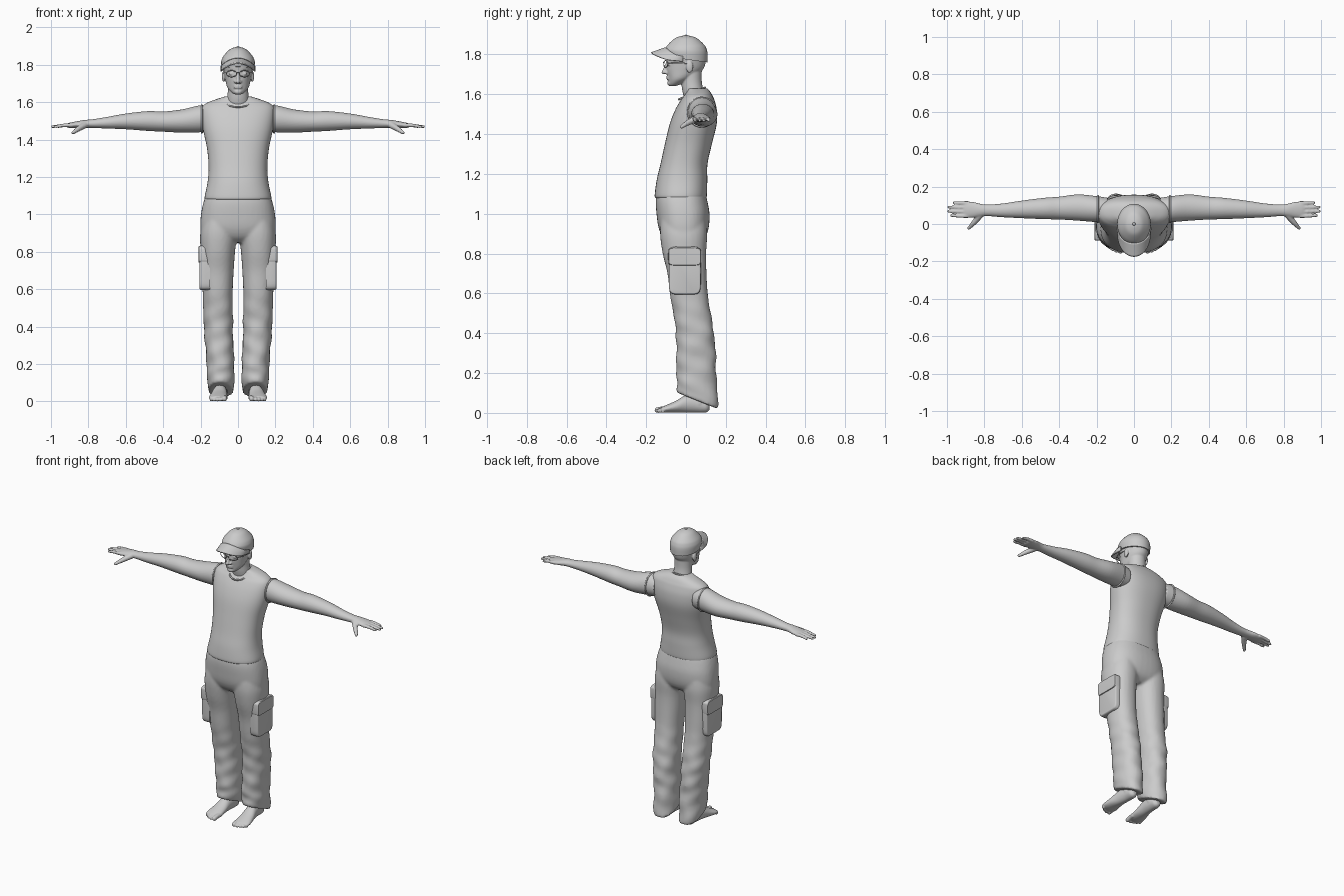
import bpy, bmesh, math
from mathutils import Vector, Matrix

if "Cube" in bpy.data.objects:
    bpy.data.objects.remove(bpy.data.objects["Cube"])

grey = bpy.data.materials.new("plain grey")
grey.use_nodes = True
COLOUR = (0.6, 0.6, 0.6, 1)
grey.diffuse_color = COLOUR
grey.node_tree.nodes["Principled BSDF"].inputs["Base Color"].default_value = COLOUR


def spline(rows, steps):
    """Smooth rows of numbers with a Catmull-Rom curve."""
    rows = [Vector(r) for r in rows]
    out = []
    for i in range(len(rows) - 1):
        p0, p1, p2 = rows[max(i - 1, 0)], rows[i], rows[i + 1]
        p3 = rows[min(i + 2, len(rows) - 1)]
        for s in range(steps):
            t = s / steps
            out.append(0.5 * (2 * p1 + (p2 - p0) * t + (2 * p0 - 5 * p1 + 4 * p2 - p3) * t * t
                              + (3 * p1 - p0 - 3 * p2 + p3) * t ** 3))
    return out + [rows[-1]]


def loft(bm, axis, rows, power=2.0, n=40, steps=5, wrinkle=None):
    """Rows hold position, two centre values and two radii across the axis."""
    rings = []
    for pos, c1, c2, r1, r2 in spline(rows, steps):
        ring = []
        for k in range(n):
            a = math.tau * k / n
            c, s = math.cos(a), math.sin(a)
            f = 1 + (wrinkle(pos, a) if wrinkle else 0)
            co = [c1 + f * max(r1, 0.001) * math.copysign(abs(c) ** (2 / power), c),
                  c2 + f * max(r2, 0.001) * math.copysign(abs(s) ** (2 / power), s)]
            co.insert("xyz".index(axis), pos)
            ring.append(bm.verts.new(co))
        rings.append(ring)
    for a, b in zip(rings, rings[1:]):
        for k in range(n):
            j = (k + 1) % n
            bm.faces.new((a[k], a[j], b[j], b[k]))
    bm.faces.new(rings[0])
    bm.faces.new(rings[-1])


def ball(bm, centre, radii):
    m = Matrix.Translation(centre) @ Matrix.Diagonal((*radii, 1))
    bmesh.ops.create_uvsphere(bm, u_segments=20, v_segments=12, radius=1, matrix=m)


def limb(bm, points, steps=7):
    """Points hold x, y, z and radius; overlapping balls fuse in the remesh."""
    for x, y, z, r in spline(points, steps):
        ball(bm, (x, y, z), (r, r, r))


def mirror(bm):
    copy = bmesh.ops.duplicate(bm, geom=bm.verts[:] + bm.edges[:] + bm.faces[:])["geom"]
    for v in copy:
        if isinstance(v, bmesh.types.BMVert):
            v.co.x *= -1


def finish(name, bm, voxel=None, smooth=2):
    bmesh.ops.recalc_face_normals(bm, faces=bm.faces[:])
    me = bpy.data.meshes.new(name)
    bm.to_mesh(me)
    bm.free()
    ob = bpy.data.objects.new(name, me)
    bpy.context.collection.objects.link(ob)
    me.materials.append(grey)
    bpy.ops.object.select_all(action="DESELECT")
    ob.select_set(True)
    bpy.context.view_layer.objects.active = ob
    bpy.ops.object.shade_smooth_by_angle(angle=math.radians(50))
    if voxel:
        m = ob.modifiers.new("fuse", "REMESH")
        m.mode, m.voxel_size, m.use_smooth_shade = "VOXEL", voxel, True
        m = ob.modifiers.new("soften", "SMOOTH")
        m.factor, m.iterations = 0.5, smooth
    return ob


def tube(name, points, radius, closed=False):
    cu = bpy.data.curves.new(name, "CURVE")
    cu.dimensions, cu.bevel_depth, cu.bevel_resolution = "3D", radius, 2
    sp = cu.splines.new("POLY")
    sp.points.add(len(points) - 1)
    for p, co in zip(sp.points, points):
        p.co = (*co, 1)
    sp.use_cyclic_u, sp.use_smooth = closed, True
    cu.materials.append(grey)
    bpy.context.collection.objects.link(bpy.data.objects.new(name, cu))


def oval(centre, u, v, n=40):
    c, u, v = Vector(centre), Vector(u), Vector(v)
    return [c + u * math.cos(math.tau * k / n) + v * math.sin(math.tau * k / n) for k in range(n)]


# Sleeveless shirt with collar and armhole seams
bm = bmesh.new()
loft(bm, "z", [(1.08, 0, -.026, .174, .127), (1.095, 0, -.026, .178, .131), (1.17, 0, -.02, .163, .127),
               (1.25, 0, -.01, .157, .118), (1.35, 0, .012, .165, .118), (1.45, 0, .036, .186, .118),
               (1.52, 0, .05, .195, .105), (1.57, 0, .058, .192, .085), (1.595, 0, .062, .168, .07),
               (1.615, 0, .062, .118, .058), (1.63, 0, .055, .07, .05)], power=2.3, n=56)
finish("shirt", bm)
tube("collar", oval((0, .03, 1.604), (.066, 0, 0), (0, .066, .03)), .005, True)
for side, word in ((1, "left"), (-1, "right")):
    tube(word + "_armhole", oval((side * .193, .08, 1.51), (0, .07, 0), (0, 0, .073)), .005, True)

# Bare arms with hands
bm = bmesh.new()
loft(bm, "x", [(.14, .08, 1.51, .06, .065), (.2, .08, 1.511, .069, .072), (.3, .088, 1.499, .07, .062),
               (.4, .085, 1.496, .061, .054), (.48, .083, 1.499, .057, .053), (.6, .078, 1.497, .047, .042),
               (.7, .073, 1.49, .037, .031), (.78, .073, 1.485, .031, .023), (.82, .074, 1.484, .034, .021),
               (.86, .076, 1.48, .042, .018), (.9, .077, 1.476, .043, .014), (.915, .077, 1.475, .035, .009)])
for y, tip in ((.112, .962), (.089, .99), (.066, .992), (.043, .975)):
    limb(bm, [(.89, y, 1.477, .011), (.93, y, 1.476, .01), (tip, y + .002, 1.469, .008)])
limb(bm, [(.82, .05, 1.477, .018), (.855, .008, 1.456, .014), (.883, -.022, 1.436, .009)])
mirror(bm)
finish("arms", bm, .005)

# Trousers with wrinkled lower legs and slanted hems
def folds(z, a):
    low = min(max((.62 - z) / .2, 0), 1)
    return low * (.025 * math.sin(z * 62 + 2 * a) + .02 * math.sin(z * 38 - 3 * a + 1))


bm = bmesh.new()
loft(bm, "z", [(1.0, .1, -.015, .08, .11), (.9, .104, -.012, .098, .118), (.8, .108, -.008, .092, .109),
               (.7, .11, .005, .087, .098), (.6, .109, .014, .081, .095), (.5, .107, .03, .079, .094),
               (.4, .105, .045, .078, .095), (.3, .1, .05, .075, .099), (.2, .094, .052, .074, .1),
               (.1, .092, .057, .072, .103), (.06, .092, .06, .068, .102)], power=2.2, wrinkle=folds)
mirror(bm)
for v in bm.verts:
    if v.co.z < .2:
        v.co.z -= (v.co.y - .06) * .4 * (.2 - v.co.z) / .14
loft(bm, "z", [(1.105, 0, -.025, .17, .122), (1.06, 0, -.022, .186, .13), (1.0, 0, -.015, .198, .133),
               (.93, 0, -.012, .202, .126), (.88, 0, -.01, .192, .105), (.85, 0, -.01, .15, .07)], power=2.4)
finish("trousers", bm, .009, 3)

# Cargo pockets with flaps
bm = bmesh.new()
loft(bm, "x", [(.15, -.006, .715, .08, .12), (.197, -.006, .715, .08, .12), (.205, -.006, .715, .074, .113)],
     power=7, steps=2)
loft(bm, "x", [(.15, -.007, .785, .082, .045), (.203, -.007, .785, .082, .045), (.21, -.007, .785, .077, .04)],
     power=7, steps=2)
mirror(bm)
finish("cargo_pockets", bm)

# Bare feet
bm = bmesh.new()
loft(bm, "y", [(.118, .092, .03, .012, .016), (.1, .092, .034, .029, .032), (.05, .093, .045, .034, .044),
               (0, .097, .045, .038, .044), (-.05, .102, .031, .045, .03), (-.1, .106, .02, .05, .019),
               (-.125, .106, .016, .042, .012)])
for x, tip, r in ((.069, -.144, .014), (.091, -.143, .01), (.108, -.136, .01), (.124, -.127, .009), (.139, -.115, .009)):
    limb(bm, [(x, -.09, .02, r), (x + .002, (tip - .09) / 2, .019, r), (x + .004, tip, r, r)])
limb(bm, [(.092, .065, .05, .036), (.092, .065, .16, .036)])
mirror(bm)
finish("feet", bm, .004)

# Head, neck and face
bm = bmesh.new()
loft(bm, "z", [(1.57, 0, .045, .062, .052), (1.62, 0, .034, .058, .053), (1.67, 0, .027, .054, .052),
               (1.74, 0, .02, .055, .06)])
loft(bm, "z", [(1.642, 0, -.066, .02, .018), (1.655, 0, -.052, .038, .036), (1.68, 0, -.03, .058, .06),
               (1.72, 0, -.008, .068, .09), (1.76, 0, .001, .075, .098), (1.8, 0, 0, .079, .1),
               (1.85, 0, 0, .06, .075)])
limb(bm, [(0, -.094, 1.757, .008), (0, -.106, 1.725, .009), (0, -.112, 1.71, .011)])
ball(bm, (0, -.076, 1.656), (.024, .018, .016))
for z in (1.678, 1.688):
    ball(bm, (0, -.089, z), (.024, .01, .006))
for side in (1, -1):
    ball(bm, (side * .013, -.1, 1.708), (.009, .009, .008))
    ball(bm, (side * .034, -.084, 1.752), (.014, .009, .009))
    ball(bm, (side * .077, .018, 1.737), (.009, .018, .03))
finish("head", bm, .0045, 2)

# Cap crown, button and brim
bm = bmesh.new()
loft(bm, "z", [(1.775, 0, .002, .087, .105), (1.81, 0, 0, .09, .108), (1.83, 0, 0, .086, .103),
               (1.85, 0, 0, .075, .09), (1.88, 0, 0, .047, .057), (1.892, 0, 0, .022, .026),
               (1.895, 0, 0, .004, .004)])
for v in bm.verts:
    v.co.z -= v.co.y * .14 * min(max((1.84 - v.co.z) / .06, 0), 1)
ball(bm, (0, 0, 1.895), (.008, .008, .004))
finish("cap_crown", bm)
bm = bmesh.new()
bmesh.ops.create_grid(bm, x_segments=24, y_segments=8, size=1)
for v in bm.verts:
    u, t = v.co.x, (v.co.y + 1) / 2
    bow = math.sqrt(max(1 - u * u, 0))
    v.co = (.087 * u, -.015 - .085 * bow - .073 * t * bow ** .7, 1.83 - .026 * t - .04 * u * u)
finish("cap_brim", bm).modifiers.new("thickness", "SOLIDIFY").thickness = .007

# Glasses
for side, word in ((1, "left"), (-1, "right")):
    tube(word + "_lens_rim", oval((side * .035, -.102, 1.752), (side * .027, .01, 0), (0, 0, .017), 28), .0022, True)
    tube(word + "_temple", [(side * .061, -.092, 1.757), (side * .076, -.06, 1.757), (side * .081, .02, 1.755)], .0025)
tube("glasses_bridge", [(-.009, -.111, 1.756), (0, -.114, 1.759), (.009, -.111, 1.756)], .0025)
